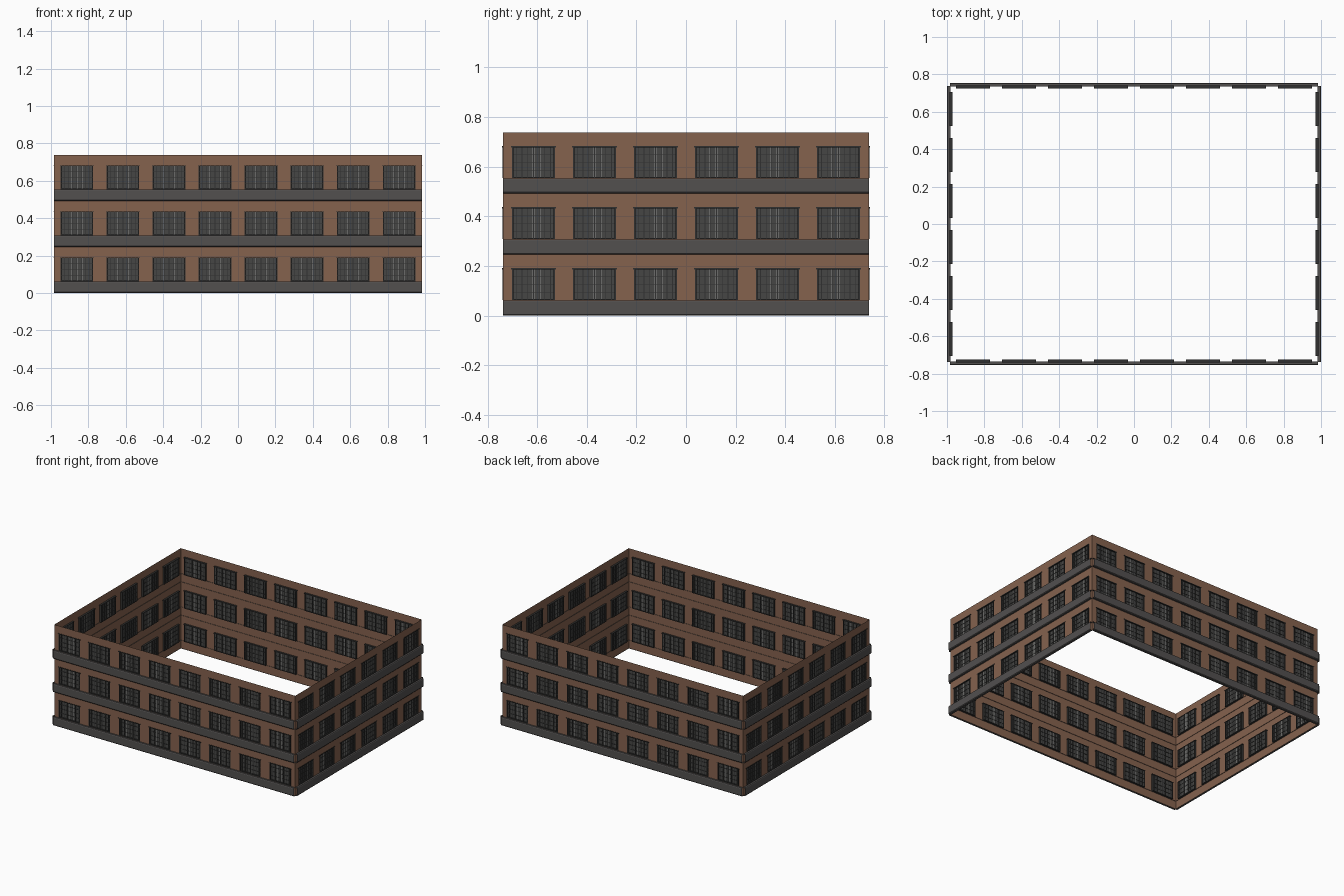
import bpy, bmesh, math
from mathutils import Matrix, Vector

if "Cube" in bpy.data.objects:
    bpy.data.objects.remove(bpy.data.objects["Cube"])

M = 0.246            # bay width and storey height
FLOORS = 3
SIDES = [(8, 6), (6, 8), (8, 6), (6, 8)]   # bays along the side, bays deep
HW, Z0, Z1 = 0.087, 0.062, 0.19            # window half width, sill, head


def material(name, rgb):
    m = bpy.data.materials.new(name)
    m.diffuse_color = (*rgb, 1)
    m.use_nodes = True
    m.node_tree.nodes["Principled BSDF"].inputs["Base Color"].default_value = m.diffuse_color
    return m


BRICK = material("brown_brick", (0.235, 0.122, 0.076))
STONE = material("dark_grey_stone", (0.085, 0.08, 0.078))
FRAME = material("charcoal_frame", (0.03, 0.03, 0.029))
GLASS = material("dark_glass", (0.062, 0.062, 0.06))
LIGHT = material("pale_grey_bar", (0.28, 0.28, 0.27))


def side_matrix(i):
    return Matrix.Rotation(i * math.pi / 2, 4, 'Z')


def tiles():
    """Every wall tile: side matrix, tile centre, wall offset, floor height."""
    for i, (n, deep) in enumerate(SIDES):
        for f in range(FLOORS):
            for b in range(n):
                yield side_matrix(i), (b + 0.5 - n / 2) * M, deep * M / 2, f * M


def quad(bm, mat, pts):
    bm.faces.new([bm.verts.new(mat @ Vector(p)) for p in pts])


def box(bm, mat, u0, u1, d0, d1, z0, z1, off):
    """Box given along the wall (u), outward from it (d) and in height (z)."""
    size = Matrix.Diagonal((u1 - u0, d1 - d0, z1 - z0, 1))
    pos = Matrix.Translation(((u0 + u1) / 2, -off - (d0 + d1) / 2, (z0 + z1) / 2))
    bmesh.ops.create_cube(bm, size=1, matrix=mat @ pos @ size)


def finish(bm, name, mat, weld=False):
    if weld:
        bmesh.ops.remove_doubles(bm, verts=bm.verts, dist=1e-5)
    me = bpy.data.meshes.new(name)
    bm.to_mesh(me)
    bm.free()
    me.materials.append(mat)
    ob = bpy.data.objects.new(name, me)
    bpy.context.collection.objects.link(ob)
    return ob


# Brick walls: thin sheets with a window opening in every tile
bm = bmesh.new()
for mat, c, off, z in tiles():
    us = [c - M / 2, c - HW, c + HW, c + M / 2]
    zs = [z, z + Z0, z + Z1, z + M]
    for a in range(3):
        for b in range(3):
            if a == 1 and b == 1:
                continue
            quad(bm, mat, [(us[a], -off, zs[b]), (us[a + 1], -off, zs[b]),
                           (us[a + 1], -off, zs[b + 1]), (us[a], -off, zs[b + 1])])
finish(bm, "brick_walls", BRICK, weld=True)

# Stone ledges: an open-ended profile swept along each side and floor
PROFILE = [(-0.003, 0), (0.012, 0), (0.016, 0.005), (0.016, 0.056),
           (0.013, 0.061), (-0.003, 0.061)]
bm = bmesh.new()
for i, (n, deep) in enumerate(SIDES):
    h, off = n * M / 2, deep * M / 2
    for f in range(FLOORS):
        for (d0, a), (d1, b) in zip(PROFILE, PROFILE[1:]):
            a, b = a + f * M, b + f * M
            quad(bm, side_matrix(i), [(-h, -off - d0, a), (h, -off - d0, a),
                                      (h, -off - d1, b), (-h, -off - d1, b)])
finish(bm, "stone_ledges", STONE, weld=True)

# Window frames: jambs, sill, head and a slightly wider lintel strip
bm = bmesh.new()
for mat, c, off, z in tiles():
    for s in (-1, 1):
        e = sorted((c + s * HW, c + s * (HW - 0.006)))
        box(bm, mat, *e, -0.014, 0.001, z + Z0, z + Z1, off)
    box(bm, mat, c - HW, c + HW, -0.014, 0.001, z + Z0, z + Z0 + 0.005, off)
    box(bm, mat, c - HW - 0.004, c + HW + 0.004, -0.014, 0.003, z + Z1 - 0.004, z + Z1 + 0.001, off)
finish(bm, "window_frames", FRAME)

# Glass plates
bm = bmesh.new()
for mat, c, off, z in tiles():
    box(bm, mat, c - HW + 0.004, c + HW - 0.004, -0.010, -0.008, z + Z0 + 0.003, z + Z1 - 0.003, off)
finish(bm, "window_glass", GLASS)

# Dark glazing bars, showing on both faces of the glass
bm = bmesh.new()
for mat, c, off, z in tiles():
    for k in range(-3, 4):
        u = c + k * 0.023
        box(bm, mat, u - 0.0015, u + 0.0015, -0.013, -0.005, z + Z0, z + Z1, off)
    for k in range(1, 4):
        zz = z + Z0 + k * (Z1 - Z0) / 4
        box(bm, mat, c - HW, c + HW, -0.0125, -0.0055, zz - 0.0015, zz + 0.0015, off)
finish(bm, "glazing_bars", FRAME)

# Thin pale strips beside the middle bars
bm = bmesh.new()
for mat, c, off, z in tiles():
    for u in (c - 0.028, c - 0.005, c + 0.005, c + 0.028):
        box(bm, mat, u - 0.0008, u + 0.0008, -0.012, -0.006, z + Z0 + 0.004, z + Z1 - 0.004, off)
finish(bm, "pale_glazing_strips", LIGHT)
